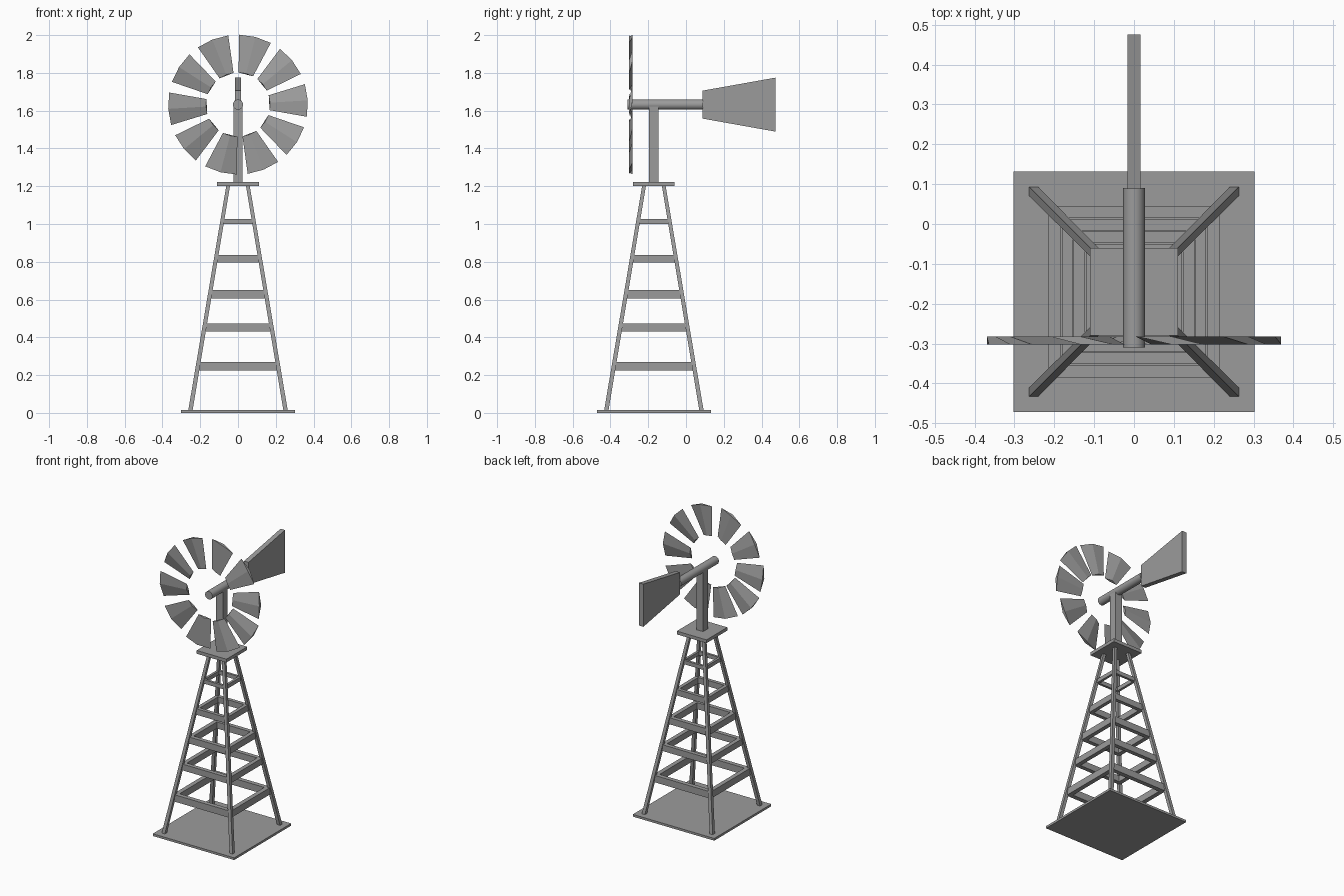
import bpy, bmesh, math
from mathutils import Vector

if "Cube" in bpy.data.objects:
    bpy.data.objects.remove(bpy.data.objects["Cube"], do_unlink=True)

grey = bpy.data.materials.new("metal grey")
grey.use_nodes = True
COLOUR = (0.33, 0.33, 0.33, 1)
grey.diffuse_color = COLOUR
grey.node_tree.nodes["Principled BSDF"].inputs["Base Color"].default_value = COLOUR

CY = -0.17      # tower axis
AXLE_Z = 1.632  # height of the rotor shaft


def finish(name, bm):
    bmesh.ops.recalc_face_normals(bm, faces=bm.faces)
    mesh = bpy.data.meshes.new(name)
    bm.to_mesh(mesh)
    bm.free()
    mesh.materials.append(grey)
    ob = bpy.data.objects.new(name, mesh)
    bpy.context.collection.objects.link(ob)
    return ob


def loft(name, ring_a, ring_b):
    """Closed solid between two rings of matching points."""
    bm = bmesh.new()
    a = [bm.verts.new(p) for p in ring_a]
    b = [bm.verts.new(p) for p in ring_b]
    bm.faces.new(a)
    bm.faces.new(b[::-1])
    n = len(a)
    for i in range(n):
        j = (i + 1) % n
        bm.faces.new((a[i], a[j], b[j], b[i]))
    return finish(name, bm)


def square(x, y, z, hx, hy):
    return [(x + sx * hx, y + sy * hy, z)
            for sx, sy in ((-1, -1), (1, -1), (1, 1), (-1, 1))]


def box(name, x, y, hx, hy, z0, z1):
    return loft(name, square(x, y, z0, hx, hy), square(x, y, z1, hx, hy))


# Plates and mast
box("base_plate", 0, CY, 0.302, 0.302, 0, 0.015)
box("top_platform", 0, CY, 0.11, 0.11, 1.2, 1.222)
box("mast", 0, CY, 0.025, 0.025, 1.222, AXLE_Z - 0.01)

# Four leaning legs
FOOT, HEAD = 0.252, 0.052
for sx in (-1, 1):
    for sy in (-1, 1):
        name = ("back" if sy > 0 else "front") + ("_left" if sx > 0 else "_right") + "_leg"
        loft(name, square(sx * FOOT, CY + sy * FOOT, 0.012, 0.0115, 0.0115),
             square(sx * HEAD, CY + sy * HEAD, 1.203, 0.01, 0.01))

# Square frames of cross bars: height, half height, bar depth
for z, h, depth in ((0.247, 0.023, 0.03), (0.451, 0.021, 0.028), (0.628, 0.022, 0.028),
                    (0.816, 0.02, 0.024), (1.014, 0.013, 0.016)):
    reach = FOOT + (HEAD - FOOT) * z / 1.2 + 0.004
    mid = reach - depth / 2
    for s, fb, lr in ((-1, "front", "right"), (1, "back", "left")):
        box(fb + "_cross_bar", 0, CY + s * mid, reach, depth / 2, z - h, z + h)
        box(lr + "_cross_bar", s * mid, CY, depth / 2, reach - depth, z - h, z + h)

# Rotor shaft
bm = bmesh.new()
bmesh.ops.create_cone(bm, cap_ends=True, segments=32, radius1=0.027, radius2=0.027, depth=0.4)
for v in bm.verts:
    v.co = Vector((v.co.x, v.co.z - 0.11, v.co.y + AXLE_Z))
shaft = finish("rotor_shaft", bm)
bpy.ops.object.select_all(action='DESELECT')
shaft.select_set(True)
bpy.context.view_layer.objects.active = shaft
bpy.ops.object.shade_smooth_by_angle(angle=math.radians(40))

# Flared tail vane


def vane_end(y, half):
    return [(sx * 0.0165, y, AXLE_Z + sz * half)
            for sx, sz in ((-1, -1), (1, -1), (1, 1), (-1, 1))]


loft("tail_vane", vane_end(0.088, 0.074), vane_end(0.475, 0.143))

# Ten pitched blades with a slanted cross-section
SPAN = math.radians(27)
FRONT, BACK = -0.302, -0.282
for k in range(10):
    start = math.radians(3.5 + 36 * k) + SPAN / 2

    def section(radius):
        return [(radius * math.cos(start - t * SPAN), y, AXLE_Z + radius * math.sin(start - t * SPAN))
                for t, y in ((0, BACK), (0.5, FRONT), (1, FRONT), (0.5, BACK))]

    loft("rotor_blade", section(0.17), section(0.37))
